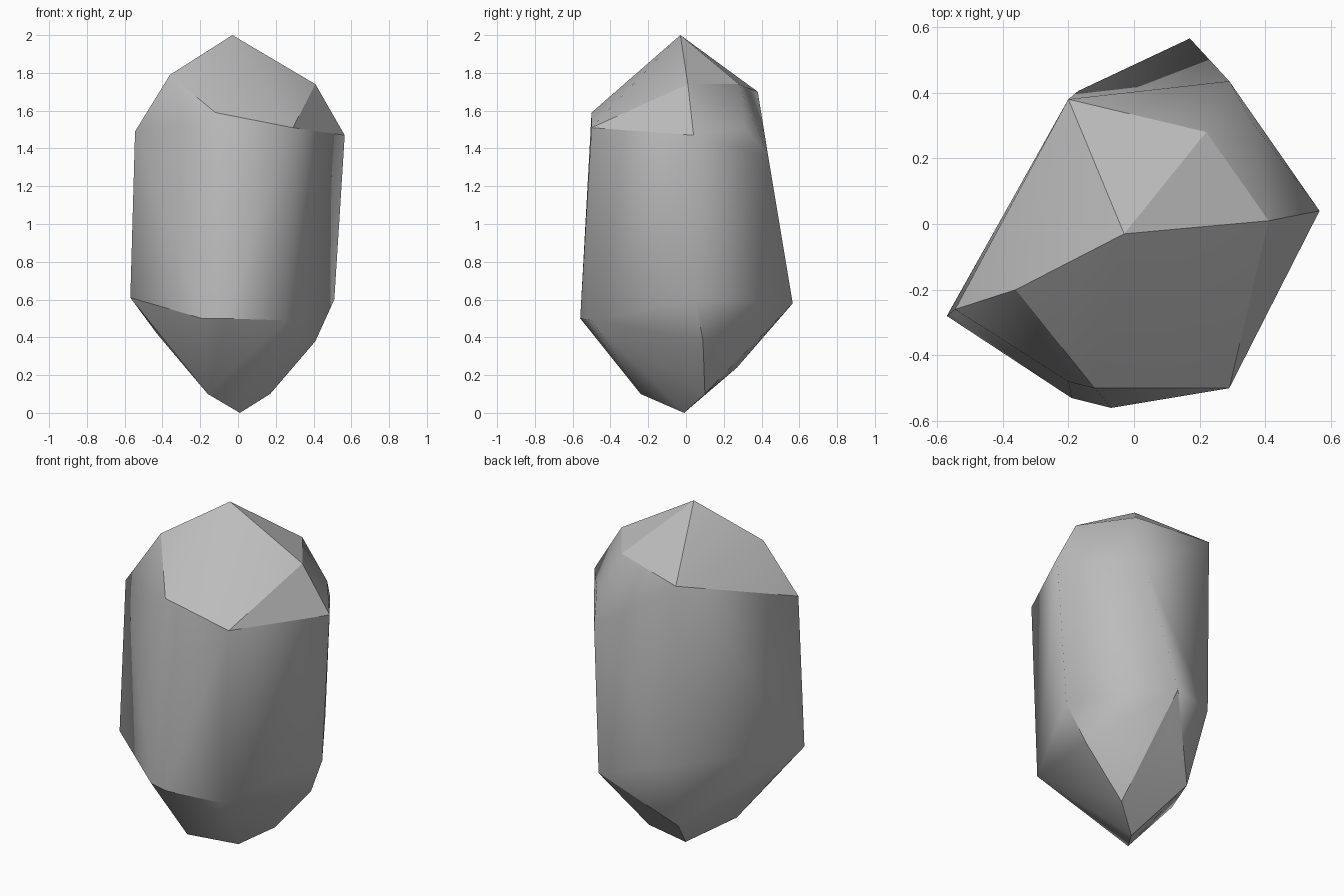
import bpy
import bmesh
import math
from mathutils import Vector

# Remove the default object only
default_cube = bpy.data.objects.get("Cube")
if default_cube:
    bpy.data.objects.remove(default_cube, do_unlink=True)


def make_material(name, value):
    """Plain flat grey material."""
    material = bpy.data.materials.new(name)
    material.use_nodes = True
    colour = (value, value, value, 1)
    material.diffuse_color = colour
    shader = material.node_tree.nodes["Principled BSDF"]
    shader.inputs["Base Color"].default_value = colour
    shader.inputs["Roughness"].default_value = 0.9
    return material


def corner_at(bm, point):
    """The corner of the mesh closest to a point."""
    return min(bm.verts, key=lambda v: (v.co - Vector(point)).length)


def hollow_ridge(bm, start, end):
    """Turn the ridge between two corners into a shallow hollow."""
    ridge = bm.edges.get((corner_at(bm, start), corner_at(bm, end)))
    if ridge:
        bmesh.ops.rotate_edges(bm, edges=[ridge])


def crease_caps(bm, cap_slope, crease_angle):
    """Crisp facets on the two ends, soft edges along the sides."""
    for face in bm.faces:
        face.smooth = True
    for edge in bm.edges:
        on_cap = any(abs(f.normal.z) > cap_slope for f in edge.link_faces)
        bend = edge.calc_face_angle(0)
        edge.smooth = not (on_cap and bend > math.radians(crease_angle))


def make_stone(name, levels, hollow, material):
    """Chipped stone: the tight skin around its corners, with one hollow."""
    mesh = bpy.data.meshes.new(name)
    bm = bmesh.new()
    for level in levels:
        for corner in level:
            bm.verts.new(corner)
    bmesh.ops.convex_hull(bm, input=bm.verts[:])
    # Drop any corner that ended up inside the skin
    loose = [v for v in bm.verts if not v.link_faces]
    bmesh.ops.delete(bm, geom=loose, context="VERTS")
    hollow_ridge(bm, *hollow)
    bmesh.ops.recalc_face_normals(bm, faces=bm.faces[:])
    bm.normal_update()
    crease_caps(bm, .4, 25)
    bm.to_mesh(mesh)
    bm.free()

    mesh.materials.append(material)
    stone = bpy.data.objects.new(name, mesh)
    bpy.context.collection.objects.link(stone)
    return stone


# Pointed ends
tip = [(-.03, -.03, 2)]
foot = [(.01, -.01, 0), (-.16, -.24, .1), (.17, .1, .1)]

# Sloping shoulders under the tip
back_shoulder = (-.2, .38, 1.7)
shoulder = [(.41, .01, 1.74), (.22, .28, 1.74),
            back_shoulder, (-.36, -.2, 1.79)]

# Upper rim of the long side facets
upper_rim = [(.29, -.5, 1.51), (-.12, -.5, 1.59), (-.2, -.48, 1.52),
             (-.545, -.26, 1.49), (.29, .435, 1.36), (.36, .31, 1.51),
             (.565, .04, 1.47)]

# Lower rim of the long side facets
back_heel = (.17, .565, .58)
lower_rim = [(-.07, -.56, .5), (.25, -.5, .49), (-.19, -.53, .5),
             (-.57, -.28, .61), (-.17, .405, .65), back_heel,
             (.51, .05, .6)]

# Chipped corners below the lower rim
underside = [(.41, .09, .38), (.12, .42, .42),
             (-.14, .27, .24), (-.43, -.2, .42)]

stone_grey = make_material("stone grey", .5)
make_stone("stone",
           [tip, shoulder, upper_rim, lower_rim, underside, foot],
           (back_shoulder, back_heel), stone_grey)
